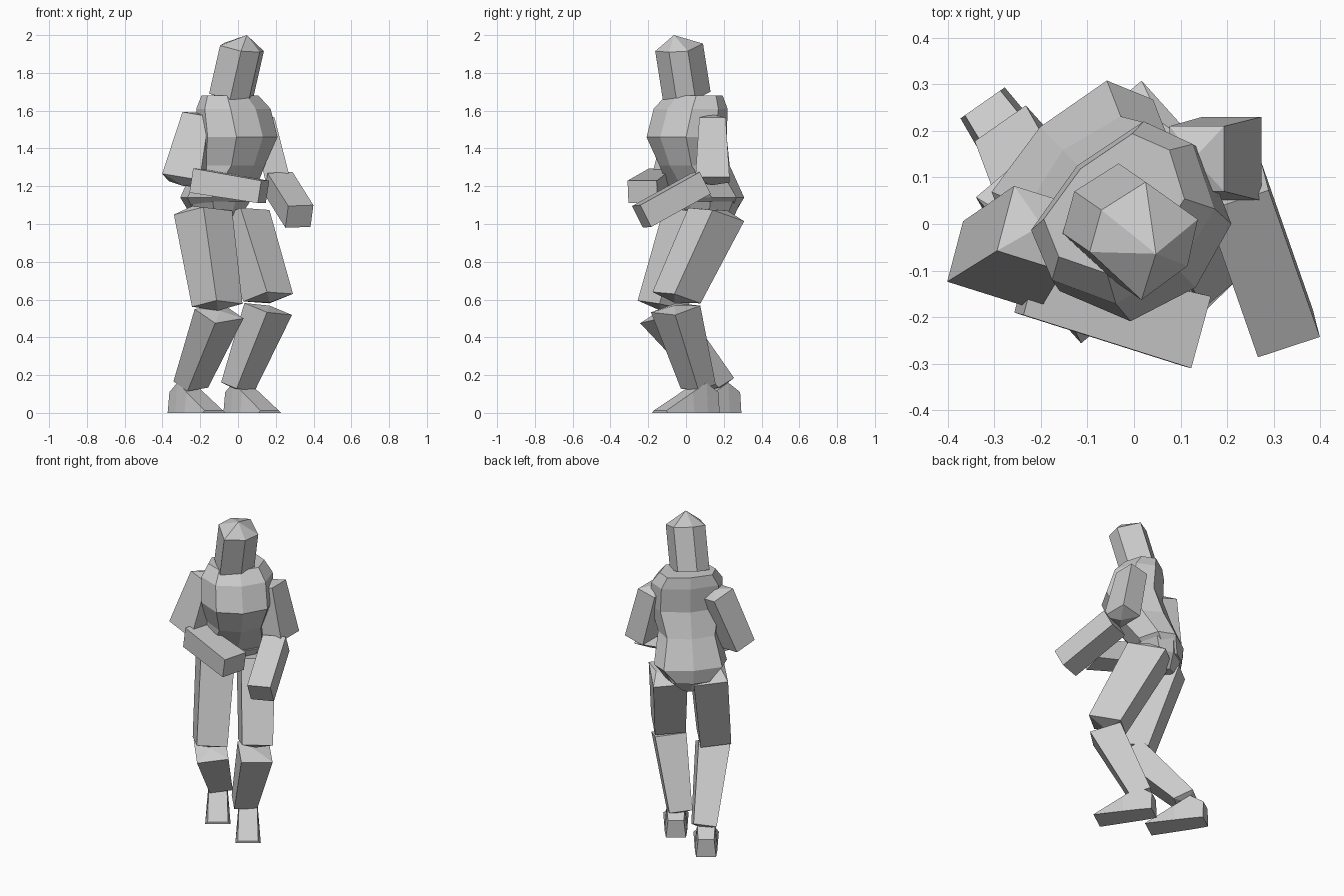
import bpy, bmesh
from math import radians, cos, sin
from mathutils import Vector as V

if "Cube" in bpy.data.objects:
    bpy.data.objects.remove(bpy.data.objects["Cube"])


def frame(deg):
    """Sideways and forward directions of a part turned by deg."""
    t = radians(deg)
    return V((cos(t), sin(t), 0)), V((sin(t), -cos(t), 0))


def loft(name, rings, tip=None, base=None):
    """Skin equal-sized rings; close the ends flat or to an apex point."""
    bm = bmesh.new()
    rows = [[bm.verts.new(p) for p in r] for r in rings]
    n = len(rows[0])
    for a, b in zip(rows, rows[1:]):
        for i in range(n):
            j = (i + 1) % n
            bm.faces.new((a[i], a[j], b[j], b[i]))
    for row, apex in ((rows[0], base), (rows[-1], tip)):
        if apex is None:
            bm.faces.new(row)
        else:
            p = bm.verts.new(apex)
            for i in range(n):
                bm.faces.new((row[i], row[(i + 1) % n], p))
    bmesh.ops.recalc_face_normals(bm, faces=bm.faces)
    me = bpy.data.meshes.new(name)
    bm.to_mesh(me)
    bm.free()
    ob = bpy.data.objects.new(name, me)
    bpy.context.collection.objects.link(ob)
    return ob


def limb(name, a, b, side, size_a, size_b, cap=0.02, level=0.0, out=0.0):
    """Four-sided tapered limb from a to b; sizes are (width, depth).
    level tips the end faces towards horizontal, out moves the first apex sideways."""
    a, b = V(a), V(b)
    axis = (b - a).normalized()
    s = V(side)
    s = (s - axis * s.dot(axis)).normalized()
    f = axis.cross(s)
    flat = V((f.x, f.y, 0)).normalized()
    f = f.lerp(flat, level)
    ring = lambda c, w, d: [c + s * (x * w / 2) + f * (y * d / 2)
                            for x, y in ((-1, -1), (1, -1), (1, 1), (-1, 1))]
    return loft(name, [ring(a, *size_a), ring(b, *size_b)],
                b + axis * cap, a - axis * cap + s * out)


def body(name, sections, turn):
    """Eight-sided trunk; each section is (forward, z, half width, half depth)."""
    across, ahead = frame(turn)
    outline = ((-1, .1), (-.7, -.75), (0, -1), (.7, -.75),
               (1, .1), (.8, .8), (0, 1), (-.8, .8))
    rings = [[across * (u * w) + ahead * (f - v * d) + V((0, 0, z))
              for u, v in outline] for f, z, w, d in sections]
    return loft(name, rings)


# Head: six-sided prism tipped forward, with shallow pointed ends
top = [(-.07, .03, 1.96), (-.095, -.06, 1.945), (.016, -.163, 1.915),
       (.115, -.09, 1.91), (.137, .01, 1.915), (.025, .09, 1.955)]
bottom = [V(p) + V((-.058, .04, -.255)) for p in top]
loft("head", [bottom, top], (.047, -.064, 2.0), (.0, -.03, 1.64))

# Trunk
body("torso", [(-.19, 1.05, .12, .09), (-.15, 1.14, .215, .14), (-.05, 1.31, .175, .17),
               (.01, 1.46, .215, .18), (-.02, 1.61, .21, .155), (-.05, 1.68, .165, .115)], 44)
body("pelvis", [(-.16, .98, .05, .07), (-.16, 1.05, .14, .11), (-.15, 1.12, .19, .13)], 42)

# Arms: the right forearm crosses the belly, the left one reaches forward
limb("right_upper_arm", (-.205, -.01, 1.56), (-.285, -.09, 1.23), (.95, -.25, 0),
     (.15, .15), (.21, .14), .03)
limb("right_forearm", (-.23, -.13, 1.23), (.135, -.23, 1.17), (.25, .97, 0),
     (.13, .13), (.16, .12), 0)
limb("left_upper_arm", (.135, .14, 1.55), (.21, .14, 1.235), (0, 1, 0),
     (.14, .12), (.18, .13), .03)
limb("left_forearm", (.215, .08, 1.215), (.325, -.235, 1.04), (.97, .25, 0),
     (.14, .13), (.14, .13), 0)

# Legs: hip, knee, top of shin, ankle, heel
legs = {
    "right": (-1, (-.185, .035, 1.06), (-.11, -.126, .57), (-.10, -.13, .525),
              (-.25, .175, .15), (-.325, .26, 0)),
    "left": (1, (.015, .16, 1.05), (.16, -.05, .61), (.16, -.055, .55),
             (.0, .065, .14), (-.03, .145, 0)),
}
across, ahead = frame(42)
foot_across, foot_ahead = frame(35)
for side, (sign, hip, knee, shin, ankle, heel) in legs.items():
    limb(side + "_thigh", hip, knee, across, (.20, .24), (.18, .20), .03, .5, .07 * sign)
    limb(side + "_shin", shin, ankle, across, (.185, .19), (.135, .13), .02, .4)
    rings = []
    for dist, half, h in ((0, .058, .11), (.08, .065, .16), (.17, .068, .11),
                          (.345, .074, .012)):
        c = V(heel) + foot_ahead * dist
        up = V((0, 0, h))
        s = foot_across * half
        rings.append([c - s, c + s, c + s * .8 + up, c - s * .8 + up])
    loft(side + "_foot", rings)
